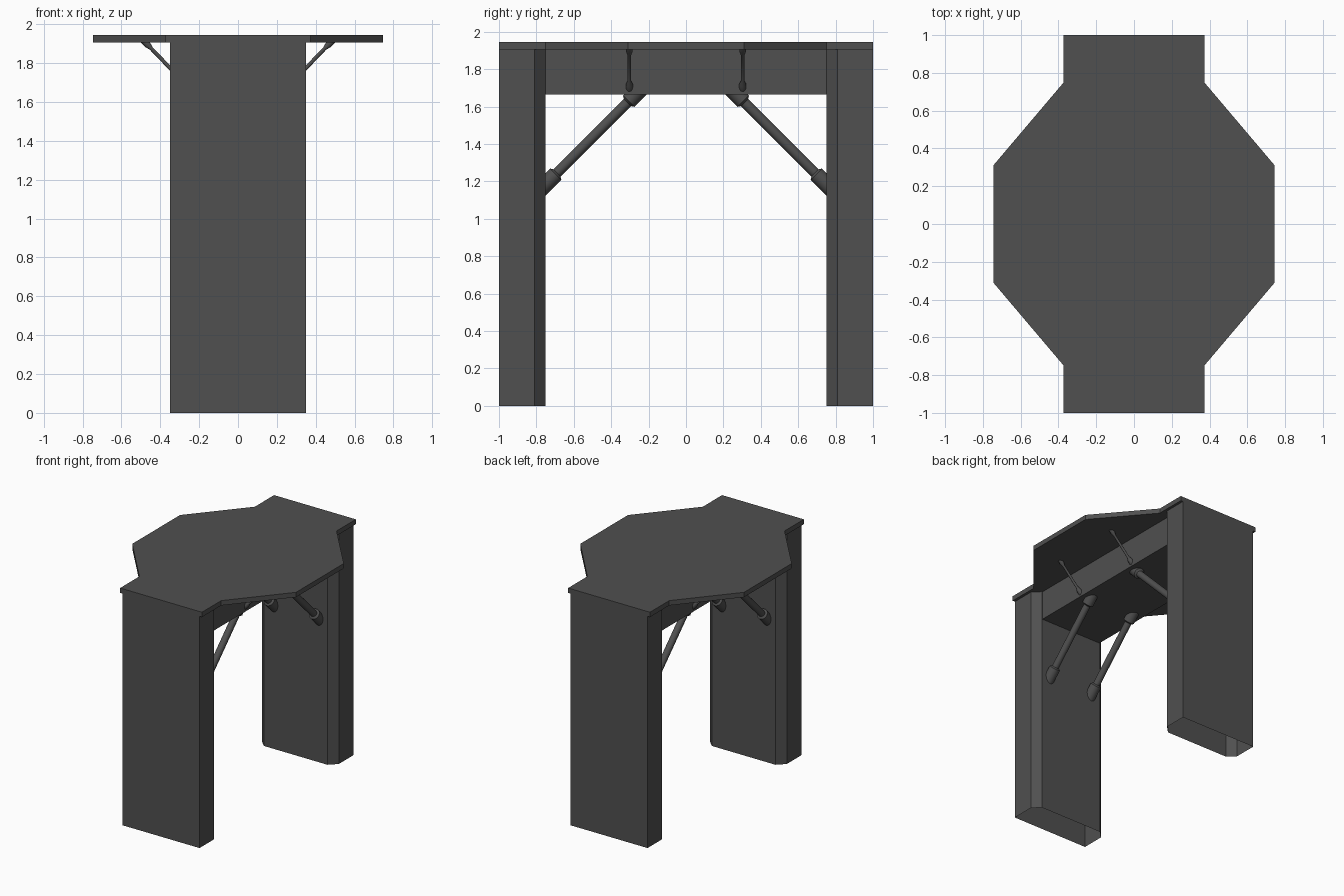
import bpy, bmesh, math
from mathutils import Vector

if "Cube" in bpy.data.objects:
    bpy.data.objects.remove(bpy.data.objects["Cube"])

TOP, UNDER, BEAM_Z = 1.945, 1.905, 1.664

grey = bpy.data.materials.new("dark_grey")
grey.diffuse_color = (0.08, 0.08, 0.08, 1)
grey.use_nodes = True
grey.node_tree.nodes["Principled BSDF"].inputs["Base Color"].default_value = grey.diffuse_color


def finish(bm, name, smooth=False):
    bmesh.ops.recalc_face_normals(bm, faces=bm.faces)
    me = bpy.data.meshes.new(name)
    bm.to_mesh(me)
    bm.free()
    me.materials.append(grey)
    ob = bpy.data.objects.new(name, me)
    bpy.context.collection.objects.link(ob)
    if smooth:
        bpy.ops.object.select_all(action='DESELECT')
        ob.select_set(True)
        bpy.context.view_layer.objects.active = ob
        bpy.ops.object.shade_smooth_by_angle(angle=math.radians(35))
    return ob


def prism(name, outline, z0, z1, open_bottom=False):
    """Extrude an xy outline from z0 to z1."""
    bm = bmesh.new()
    lo = [bm.verts.new((x, y, z0)) for x, y in outline]
    hi = [bm.verts.new((x, y, z1)) for x, y in outline]
    n = len(outline)
    for i in range(n):
        j = (i + 1) % n
        bm.faces.new((lo[i], lo[j], hi[j], hi[i]))
    bm.faces.new(hi)
    bottom = bm.faces.new(lo[::-1])
    bmesh.ops.recalc_face_normals(bm, faces=bm.faces)
    if open_bottom:
        bm.faces.remove(bottom)
        me_bm = bm
    return finish(bm, name)


def strut(name, a, b, profile, cuts, sides=20):
    """Turned rod from a to b; profile is (distance, radius), trimmed by planes."""
    a, b = Vector(a), Vector(b)
    d = (b - a).normalized()
    u = d.orthogonal().normalized()
    v = d.cross(u)
    bm = bmesh.new()
    rings = []
    for t, r in profile((b - a).length):
        rings.append([bm.verts.new(a + d * t + r * (u * math.cos(k) + v * math.sin(k)))
                      for k in (2 * math.pi * i / sides for i in range(sides))])
    for p, q in zip(rings, rings[1:]):
        for i in range(sides):
            j = (i + 1) % sides
            bm.faces.new((p[i], p[j], q[j], q[i]))
    for co, no in cuts:
        bmesh.ops.bisect_plane(bm, geom=bm.verts[:] + bm.edges[:] + bm.faces[:],
                               plane_co=co, plane_no=no, clear_outer=True)
    finish(bm, name, True)


# Table top: octagonal middle with straight ends
q = [(0.372, -1), (0.372, -0.75), (0.745, -0.31)]
right = q + [(x, -y) for x, y in q[::-1]]
prism("table_top", right + [(-x, y) for x, y in right[::-1]], UNDER, TOP)

# Panel legs, inner corners chamfered, open underneath
for s, name in ((-1, "front_leg"), (1, "back_leg")):
    prism(name, [(x, s * y) for x, y in
                 [(0.35, 1), (0.35, 0.81), (0.29, 0.75),
                  (-0.29, 0.75), (-0.35, 0.81), (-0.35, 1)]], 0, UNDER, True)

# Beam between the legs
prism("beam", [(-0.285, -0.75), (0.285, -0.75), (0.285, 0.75), (-0.285, 0.75)], BEAM_Z, UNDER)


def brace_profile(n):
    return [(-0.06, 0.043), (0.075, 0.043), (0.085, 0.027),
            (n - 0.06, 0.027), (n - 0.05, 0.043), (n + 0.06, 0.043)]


def stay_profile(n):
    return [(-0.03, 0.019), (0.015, 0.019), (0.04, 0.010),
            (n - 0.04, 0.010), (n - 0.015, 0.017), (n + 0.03, 0.017)]


for sx, side in ((-1, "left"), (1, "right")):
    for sy, end in ((-1, "front"), (1, "back")):
        # Thick diagonal braces from leg to beam
        strut(f"{side}_{end}_brace",
              (sx * 0.205, sy * 0.75, 1.185), (sx * 0.205, sy * 0.271, BEAM_Z), brace_profile,
              [((0, sy * 0.75, 0), (0, sy, 0)), ((0, 0, BEAM_Z), (0, 0, 1))])
        # Thin stays from beam to table wing
        strut(f"{side}_{end}_stay",
              (sx * 0.285, sy * 0.303, 1.707), (sx * 0.475, sy * 0.303, UNDER), stay_profile,
              [((sx * 0.285, 0, 0), (-sx, 0, 0)), ((0, 0, UNDER), (0, 0, 1))], 16)
